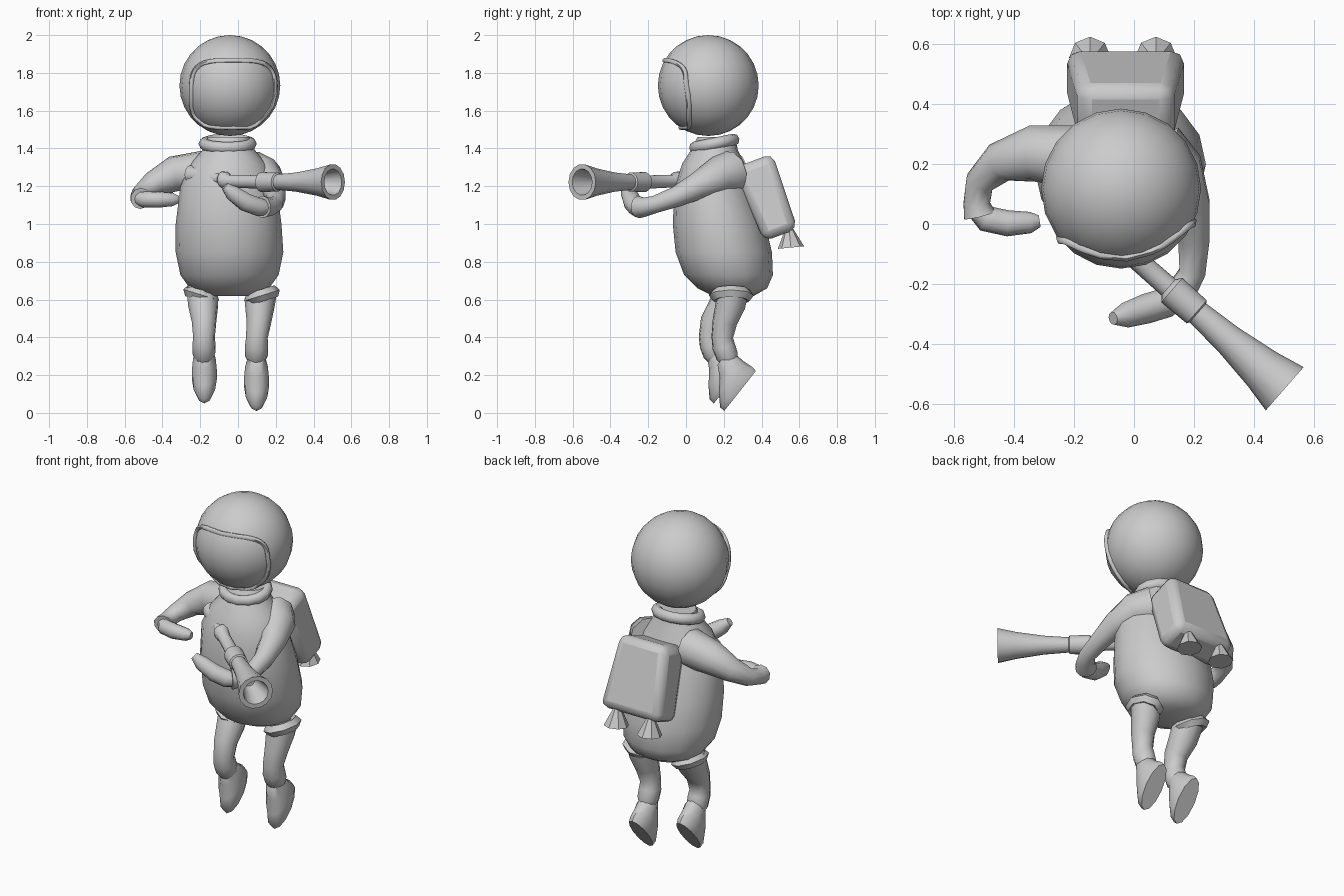
import bpy, bmesh, math
from mathutils import Vector, Matrix

if "Cube" in bpy.data.objects:
    bpy.data.objects.remove(bpy.data.objects["Cube"])

grey = bpy.data.materials.new("suit grey")
grey.diffuse_color = (0.6, 0.6, 0.6, 1)
grey.use_nodes = True
grey.node_tree.nodes["Principled BSDF"].inputs["Base Color"].default_value = grey.diffuse_color


def finish(ob, name, angle=40):
    ob.name = name
    ob.data.materials.clear()
    ob.data.materials.append(grey)
    bpy.ops.object.select_all(action='DESELECT')
    ob.select_set(True)
    bpy.context.view_layer.objects.active = ob
    if angle:
        bpy.ops.object.shade_smooth_by_angle(angle=math.radians(angle))
    return ob


def loft(name, rings, n=12, angle=40):
    """Skin a list of (centre, u axis, v axis) ellipses and cap both ends."""
    bm = bmesh.new()
    loops = []
    for c, u, v in rings:
        loops.append([bm.verts.new(Vector(c) + Vector(u) * math.cos(a) + Vector(v) * math.sin(a))
                      for a in (2 * math.pi * i / n for i in range(n))])
    for a, b in zip(loops, loops[1:]):
        for i in range(n):
            j = (i + 1) % n
            bm.faces.new((a[i], a[j], b[j], b[i]))
    bm.faces.new(loops[0])
    bm.faces.new(loops[-1])
    bmesh.ops.recalc_face_normals(bm, faces=bm.faces)
    me = bpy.data.meshes.new(name)
    bm.to_mesh(me)
    bm.free()
    ob = bpy.data.objects.new(name, me)
    bpy.context.collection.objects.link(ob)
    return finish(ob, name, angle)


def tube(name, path, n=10, angle=50):
    """Round limb through (x, y, z, radius) points."""
    pts = [Vector(p[:3]) for p in path]
    rings, u = [], None
    for i, p in enumerate(path):
        t = (pts[min(i + 1, len(pts) - 1)] - pts[max(i - 1, 0)]).normalized()
        u = t.orthogonal() if u is None else u - t * u.dot(t)
        u.normalize()
        rings.append((pts[i], u * p[3], t.cross(u) * p[3]))
    return loft(name, rings, n, angle)


def torus(name, loc, rot, major, minor, seg, mseg, scale=(1, 1, 1)):
    bpy.ops.mesh.primitive_torus_add(location=loc, rotation=rot, major_radius=major, minor_radius=minor,
                                     major_segments=seg, minor_segments=mseg)
    ob = bpy.context.object
    ob.scale = scale
    return finish(ob, name, 50)


# Helmet
HC, HR = Vector((-0.043, 0.118, 1.733)), 0.267
bpy.ops.mesh.primitive_uv_sphere_add(segments=20, ring_count=14, radius=HR, location=HC)
finish(bpy.context.object, "helmet")

# Raised rim around the visor: rounded rectangle projected on the helmet
cu = bpy.data.curves.new("visor_rim", 'CURVE')
cu.dimensions = '3D'
cu.bevel_depth, cu.bevel_resolution = 0.013, 1
N = 36
sp = cu.splines.new('POLY')
sp.points.add(N - 1)
sp.use_cyclic_u = True
for i in range(N):
    a = 2 * math.pi * i / N
    c, s = math.cos(a), math.sin(a)
    x = 0.018 + 0.222 * math.copysign(abs(c) ** 0.55, c)
    z = -0.045 + 0.178 * math.copysign(abs(s) ** 0.55, s)
    k = min(1, 0.247 / math.hypot(x, z))
    x, z = x * k, z * k
    sp.points[i].co = (HC.x + x, HC.y - math.sqrt(HR ** 2 - x * x - z * z), HC.z + z, 1)
rim = bpy.data.objects.new("visor_rim", cu)
bpy.context.collection.objects.link(rim)
bpy.ops.object.select_all(action='DESELECT')
rim.select_set(True)
bpy.context.view_layer.objects.active = rim
bpy.ops.object.convert(target='MESH')
finish(bpy.context.object, "visor_rim", 60)

# Neck collar
torus("collar", (-0.055, 0.15, 1.425), (0.2, 0, 0), 0.122, 0.032, 14, 8, (1, 0.9, 1))

# Torso: height, centre x, half width, centre y, half depth
body = [(1.46, -0.05, 0.11, 0.16, 0.1), (1.39, -0.05, 0.14, 0.15, 0.125), (1.32, -0.05, 0.2, 0.145, 0.165),
        (1.2, -0.05, 0.255, 0.14, 0.2), (1.0, -0.05, 0.28, 0.175, 0.245), (0.85, -0.045, 0.285, 0.2, 0.255),
        (0.73, -0.045, 0.26, 0.225, 0.235), (0.66, -0.045, 0.21, 0.245, 0.185), (0.62, -0.045, 0.13, 0.25, 0.11)]
loft("torso", [((cx, cy, z), (hx, 0, 0), (0, hy, 0)) for z, cx, hx, cy, hy in body], 16, 60)

# Arms and mittens
tube("right_arm", [(-0.18, 0.22, 1.28, 0.11), (-0.34, 0.235, 1.265, 0.095), (-0.45, 0.205, 1.21, 0.068),
                   (-0.515, 0.14, 1.16, 0.05), (-0.525, 0.07, 1.14, 0.046), (-0.515, 0.03, 1.135, 0.056)])
tube("right_mitten", [(-0.525, 0.05, 1.135, 0.035), (-0.495, 0.018, 1.13, 0.044), (-0.42, 0.002, 1.13, 0.044),
                      (-0.345, 0.005, 1.13, 0.036), (-0.315, 0.01, 1.13, 0.02)])
tube("left_arm", [(0.07, 0.23, 1.27, 0.12), (0.14, 0.17, 1.255, 0.1), (0.185, 0.06, 1.2, 0.072),
                  (0.2, -0.05, 1.145, 0.055), (0.195, -0.16, 1.105, 0.046), (0.165, -0.215, 1.09, 0.05),
                  (0.13, -0.25, 1.09, 0.06)])
tube("left_mitten", [(0.15, -0.24, 1.085, 0.04), (0.11, -0.262, 1.09, 0.05), (0.04, -0.283, 1.115, 0.05),
                     (-0.03, -0.305, 1.165, 0.042), (-0.07, -0.315, 1.2, 0.022)])

# Flared blaster: distance from muzzle, radius, height offset; the first two rings line the bore
gun = [(0.16, 0.035, 0), (0, 0.07, 0), (0, 0.096, 0), (0.1, 0.074, 0), (0.25, 0.052, 0), (0.385, 0.042, 0),
       (0.39, 0.051, 0), (0.5, 0.054, 0), (0.515, 0.036, 0), (0.73, 0.034, 0.005), (0.75, 0.044, 0.01),
       (0.775, 0.044, 0.012), (0.79, 0.03, 0.015), (0.9, 0.04, 0.03), (1.0, 0.05, 0.04)]
axis = Vector((-0.753, 0.658, 0))
side = axis.cross(Vector((0, 0, 1)))
muzzle = Vector((0.503, -0.55, 1.222))
loft("blaster", [(muzzle + axis * s + Vector((0, 0, h)), side * r, (0, 0, r)) for s, r, h in gun], 14, 35)

# Jet pack, narrower at the top
bpy.ops.mesh.primitive_cube_add(size=1, location=(0, 0, 0))
pack = bpy.context.object
for v in pack.data.vertices:
    taper = 0.79 if v.co.z > 0 else 1
    v.co = (v.co.x * 0.4 * taper, v.co.y * (0.22 if v.co.z > 0 else 0.19), v.co.z * 0.42)
pack.data.transform(Matrix.Translation((-0.028, 0.428, 1.138)) @ Matrix.Rotation(0.36, 4, 'X'))
bev = pack.modifiers.new("rounding", 'BEVEL')
bev.width, bev.segments = 0.045, 2
finish(pack, "jet_pack", 50)

# Thruster nozzles
for label, x in (("right", -0.147), ("left", 0.073)):
    bpy.ops.mesh.primitive_cone_add(vertices=8, radius1=0.07, radius2=0.016, depth=0.11,
                                    location=(x, 0.55, 0.93), rotation=(0.1, 0, 0.0))
    finish(bpy.context.object, label + "_nozzle", 0)

# Legs with hip cuffs
tube("right_leg", [(-0.19, 0.24, 0.66, 0.085), (-0.185, 0.195, 0.56, 0.08), (-0.18, 0.14, 0.48, 0.066),
                   (-0.18, 0.125, 0.4, 0.058), (-0.18, 0.133, 0.36, 0.062), (-0.18, 0.15, 0.31, 0.06),
                   (-0.178, 0.165, 0.27, 0.04)])
tube("left_leg", [(0.125, 0.25, 0.66, 0.085), (0.115, 0.235, 0.57, 0.08), (0.11, 0.205, 0.48, 0.066),
                  (0.1, 0.192, 0.4, 0.058), (0.098, 0.2, 0.35, 0.062), (0.098, 0.218, 0.3, 0.06),
                  (0.098, 0.235, 0.26, 0.04)])
torus("right_cuff", (-0.195, 0.24, 0.625), (0, 0.3, 0), 0.074, 0.03, 8, 5, (0.95, 1.15, 1.1))
torus("left_cuff", (0.127, 0.24, 0.622), (0, -0.3, 0), 0.074, 0.03, 8, 5, (0.95, 1.15, 1.1))

# Boots hanging toes down: height above sole, heel end, toe end, half width
boot = [(0, 0.0, 0.27, 0.055), (0.03, -0.005, 0.268, 0.066), (0.08, 0.0, 0.215, 0.066),
        (0.13, -0.002, 0.145, 0.06), (0.18, 0.012, 0.1, 0.045)]
along, up = Vector((0, -0.62, -0.785)), Vector((0, -0.785, 0.62))
for label, heel in (("right", (-0.178, 0.315, 0.262)), ("left", (0.098, 0.37, 0.222))):
    loft(label + "_boot", [(Vector(heel) + along * (a + b) / 2 + up * h, along * (b - a) / 2, (w, 0, 0))
                           for h, a, b, w in boot], 12, 50)
